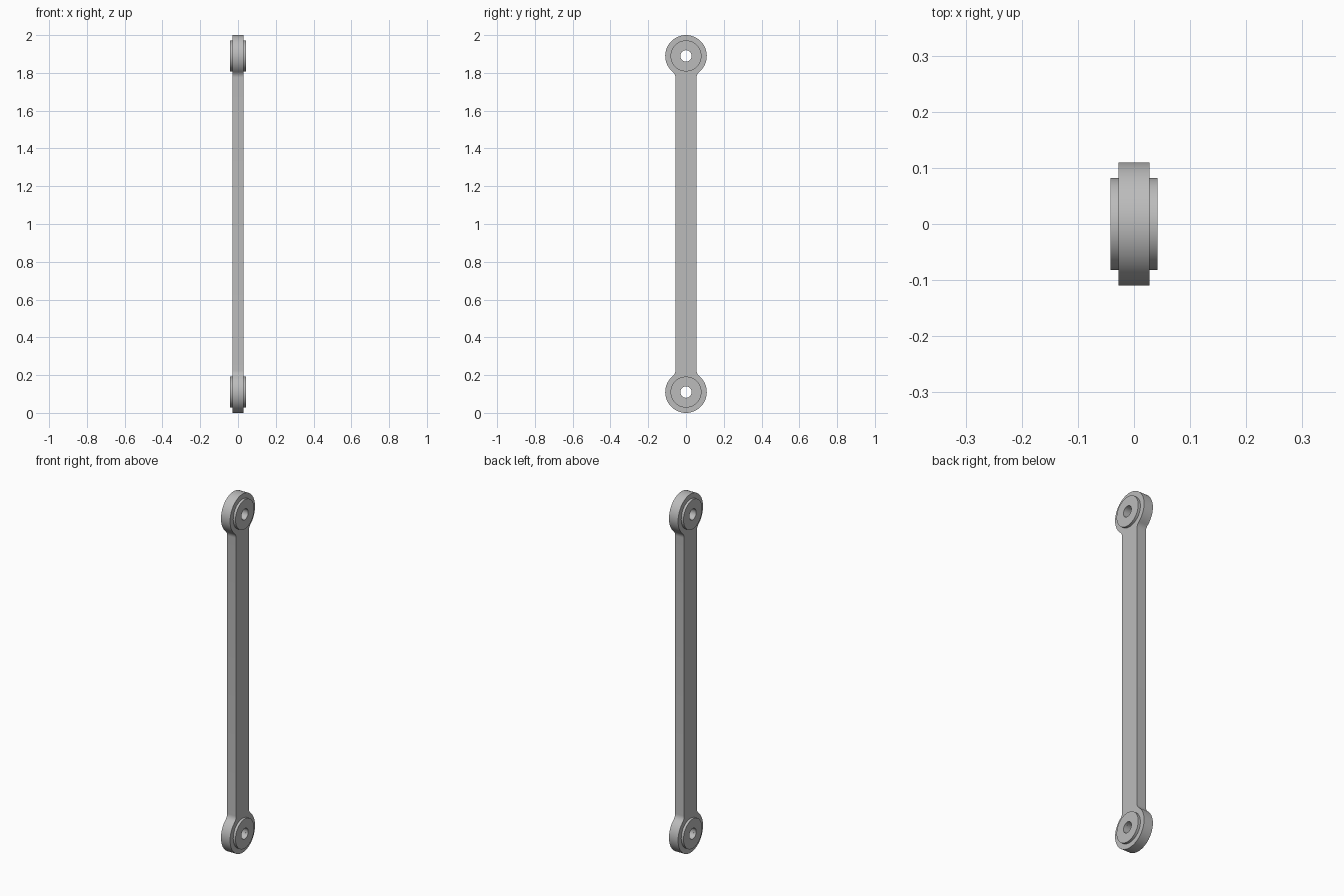
import bpy, bmesh
from math import pi, cos, sin, sqrt, atan2, radians

if "Cube" in bpy.data.objects:
    bpy.data.objects.remove(bpy.data.objects["Cube"], do_unlink=True)

EYE_R, BOSS_R, HOLE_R = 0.11, 0.082, 0.03
PLATE_X, BOSS_X = 0.028, 0.042
BAR_W, FILLET = 0.056, 0.04
LOW, HIGH = 0.11, 1.89

steel = bpy.data.materials.new("grey steel")
steel.use_nodes = True
grey = (0.5, 0.5, 0.5, 1)
steel.diffuse_color = grey
steel.node_tree.nodes["Principled BSDF"].inputs["Base Color"].default_value = grey


def finish(bm, name):
    bmesh.ops.recalc_face_normals(bm, faces=bm.faces)
    mesh = bpy.data.meshes.new(name)
    bm.to_mesh(mesh)
    bm.free()
    mesh.materials.append(steel)
    obj = bpy.data.objects.new(name, mesh)
    bpy.context.collection.objects.link(obj)
    bpy.ops.object.select_all(action="DESELECT")
    obj.select_set(True)
    bpy.context.view_layer.objects.active = obj
    bpy.ops.object.shade_smooth_by_angle(angle=radians(30))
    return obj


def arc(cy, cz, r, a, b, n):
    """Points (y, z) on an arc from angle a to angle b."""
    return [(cy + r * cos(a + (b - a) * i / n), cz + r * sin(a + (b - a) * i / n))
            for i in range(n + 1)]


# Link plate: half outline with eyes, fillets and half holes, mirrored across y
fy = BAR_W + FILLET
fz = sqrt((EYE_R + FILLET) ** 2 - fy ** 2)
tilt = atan2(fz, fy)
outline = arc(0, HIGH, EYE_R, pi / 2, -tilt, 24)
outline += arc(fy, HIGH - fz, FILLET, pi - tilt, pi, 6)[1:]
outline += arc(fy, LOW + fz, FILLET, pi, pi + tilt, 6)
outline += arc(0, LOW, EYE_R, tilt, -pi / 2, 24)[1:]
outline += arc(0, LOW, HOLE_R, -pi / 2, pi / 2, 16)
outline += arc(0, HIGH, HOLE_R, -pi / 2, pi / 2, 16)

bm = bmesh.new()
sides = [[bm.verts.new((x, y, z)) for y, z in outline] for x in (-PLATE_X, PLATE_X)]
for side in sides:
    bm.faces.new(side)
back, front = sides
for i in range(len(outline)):
    j = (i + 1) % len(outline)
    if abs(outline[i][0]) + abs(outline[j][0]) > 1e-5:   # leave the centre seam open
        bm.faces.new((back[i], back[j], front[j], front[i]))
plate = finish(bm, "link_plate")
mirror = plate.modifiers.new("mirror", "MIRROR")
mirror.use_axis = (False, True, False)

# Raised bosses: a stepped ring on each face of each eye
for end, cz in (("lower", LOW), ("upper", HIGH)):
    for side, s in (("left", 1), ("right", -1)):
        bm = bmesh.new()
        rings = []
        for r, x in ((BOSS_R, PLATE_X), (BOSS_R, BOSS_X), (HOLE_R, BOSS_X), (HOLE_R, PLATE_X)):
            rings.append([bm.verts.new((s * x, y, z))
                          for y, z in arc(0, cz, r, 0, 2 * pi, 48)[:-1]])
        for a, b in zip(rings, rings[1:]):
            for i in range(48):
                j = (i + 1) % 48
                bm.faces.new((a[i], a[j], b[j], b[i]))
        boss = finish(bm, f"{end}_{side}_boss")
        # open-backed ring: make sure its outer cap faces away from the plate
        cap = boss.data.polygons[48]
        if cap.normal.x * s < 0:
            boss.data.flip_normals()
